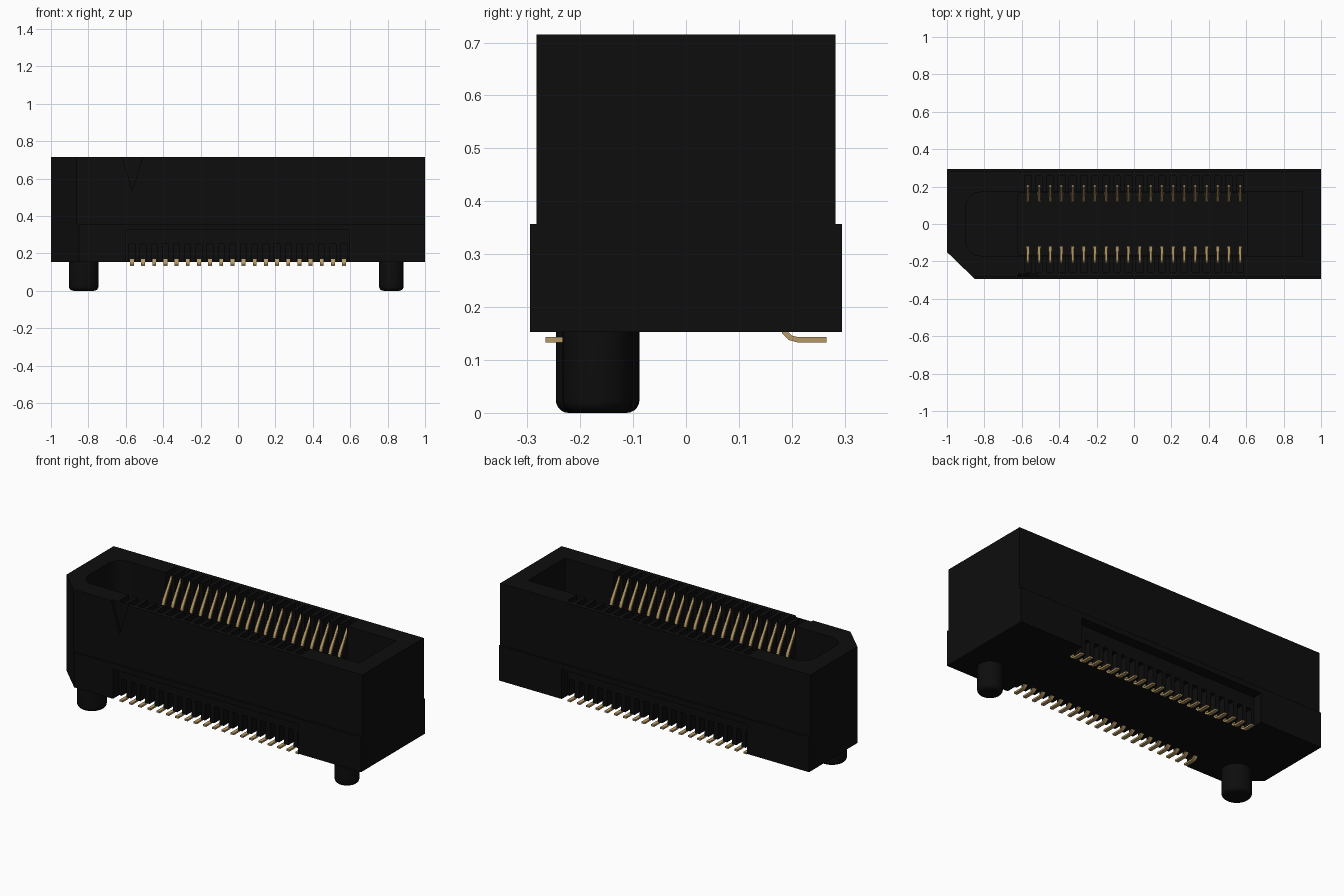
import bpy, bmesh, math
from mathutils import Vector, Matrix

if "Cube" in bpy.data.objects:
    bpy.data.objects.remove(bpy.data.objects["Cube"])


def material(name, rgb):
    m = bpy.data.materials.new(name)
    m.diffuse_color = (*rgb, 1)
    m.use_nodes = True
    m.node_tree.nodes["Principled BSDF"].inputs["Base Color"].default_value = m.diffuse_color
    return m


BLACK = material("black plastic", (0.004, 0.004, 0.004))
GOLD = material("gold contact", (0.47, 0.32, 0.13))

PITCH = 0.0597
PIN_X = [(i - 9.5) * PITCH for i in range(20)]


def finish(bm, name, mat, smooth=False):
    bmesh.ops.recalc_face_normals(bm, faces=bm.faces)
    me = bpy.data.meshes.new(name)
    bm.to_mesh(me)
    bm.free()
    me.materials.append(mat)
    if smooth:
        for p in me.polygons:
            p.use_smooth = True
        me.set_sharp_from_angle(angle=math.radians(35))
    ob = bpy.data.objects.new(name, me)
    bpy.context.scene.collection.objects.link(ob)
    return ob


def prism(bm, pts, offset):
    """Extrude a closed loop of 3D points by an offset vector."""
    a = [bm.verts.new(p) for p in pts]
    b = [bm.verts.new(Vector(p) + Vector(offset)) for p in pts]
    bm.faces.new(a)
    bm.faces.new(b)
    for i in range(len(a)):
        j = (i + 1) % len(a)
        bm.faces.new((a[i], a[j], b[j], b[i]))


def box(bm, x0, x1, y0, y1, z0, z1):
    y0, y1 = min(y0, y1), max(y0, y1)
    prism(bm, [(x0, y0, z0), (x1, y0, z0), (x1, y1, z0), (x0, y1, z0)], (0, 0, z1 - z0))


def cut(ob, bm):
    """Subtract the closed shapes in bm from ob, then drop the cutter."""
    cutter = finish(bm, "cutter", BLACK)
    cutter.hide_render = True
    mod = ob.modifiers.new("cut", 'BOOLEAN')
    mod.operation, mod.solver, mod.object = 'DIFFERENCE', 'EXACT', cutter
    dg = bpy.context.evaluated_depsgraph_get()
    me = bpy.data.meshes.new_from_object(ob.evaluated_get(dg))
    ob.modifiers.clear()
    ob.data = me
    bpy.data.objects.remove(cutter)


# Housing: stepped profile along x, with one corner chamfered full height
bm = bmesh.new()
prof = [(-0.295, 0.153), (0.295, 0.153), (0.295, 0.357), (0.283, 0.357),
        (0.283, 0.715), (-0.283, 0.715), (-0.283, 0.357), (-0.295, 0.357)]
prism(bm, [(-1, y, z) for y, z in prof], (2, 0, 0))
bmesh.ops.recalc_face_normals(bm, faces=bm.faces)
cutres = bmesh.ops.bisect_plane(bm, geom=bm.verts[:] + bm.edges[:] + bm.faces[:],
                                plane_co=(-1, -0.15, 0), plane_no=(-0.145, -0.15, 0),
                                clear_outer=True)
bmesh.ops.holes_fill(bm, edges=[e for e in bm.edges if e.is_boundary], sides=0)
housing = finish(bm, "housing", BLACK)

# Mating cavity, rounded at the left end
bm = bmesh.new()
loop = [(0.9, -0.17), (0.9, 0.17)]
R = 0.08
for cy, a0 in ((0.17 - R, 90), (-0.17 + R, 180)):
    for k in range(9):
        a = math.radians(a0 + k * 90 / 8)
        loop.append((-0.9 + R + R * math.cos(a), cy + R * math.sin(a)))
prism(bm, [(x, y, 0.28) for x, y in loop], (0, 0, 0.6))
cut(housing, bm)

# Deeper centre well between the contact rows
bm = bmesh.new()
box(bm, -0.62, 0.605, -0.165, 0.165, 0.24, 0.5)
cut(housing, bm)

# Contact slots in the cavity walls, open at the top
bm = bmesh.new()
for x in PIN_X:
    for s in (-1, 1):
        box(bm, x - 0.018, x + 0.018, s * 0.12, s * 0.257, 0.34, 0.8)
cut(housing, bm)

# Long recesses low on the outer walls
bm = bmesh.new()
for s in (-1, 1):
    box(bm, -0.6, 0.595, s * 0.238, s * 0.4, 0.1, 0.325)
cut(housing, bm)

# Grooves for the solder tails
bm = bmesh.new()
for x in PIN_X:
    for s in (-1, 1):
        box(bm, x - 0.016, x + 0.016, s * 0.185, s * 0.3, 0.1, 0.25)
cut(housing, bm)

# Engraved pin-one triangle on the front
bm = bmesh.new()
prism(bm, [(-0.624, -0.35, 0.73), (-0.506, -0.35, 0.73), (-0.565, -0.35, 0.535)], (0, 0.082, 0))
cut(housing, bm)

# Locating pegs with rounded ends
for name, x, r in (("peg_left", -0.825, 0.079), ("peg_right", 0.82, 0.066)):
    bm = bmesh.new()
    bmesh.ops.create_cone(bm, cap_ends=True, segments=40, radius1=r, radius2=r, depth=0.17,
                          matrix=Matrix.Translation((x, -0.167, 0.085)))
    rim = [e for e in bm.edges if all(v.co.z < 0.01 for v in e.verts)]
    bmesh.ops.bevel(bm, geom=rim, offset=0.024, segments=5, profile=0.5, affect='EDGES')
    finish(bm, name, BLACK, True)

# Contacts: a bent strip (y, z, width) from flared tip to solder foot
PATH = [(0.203, 0.69, 0.013), (0.165, 0.628, 0.014), (0.132, 0.575, 0.018),
        (0.123, 0.552, 0.018), (0.126, 0.525, 0.018), (0.165, 0.36, 0.02),
        (0.178, 0.25, 0.02), (0.18, 0.17, 0.02), (0.186, 0.153, 0.02),
        (0.197, 0.142, 0.02), (0.212, 0.138, 0.02), (0.266, 0.138, 0.02)]
HALF = 0.005


def contact(bm, x, s):
    rings = []
    for i, (y, z, w) in enumerate(PATH):
        p, q = PATH[max(i - 1, 0)], PATH[min(i + 1, len(PATH) - 1)]
        t = Vector((q[0] - p[0], q[1] - p[1])).normalized()
        ny, nz = -t.y * HALF, t.x * HALF
        rings.append([bm.verts.new((x + dx * w / 2, s * (y + k * ny), z + k * nz))
                      for dx, k in ((-1, -1), (1, -1), (1, 1), (-1, 1))])
    for a, b in zip(rings, rings[1:]):
        for i in range(4):
            j = (i + 1) % 4
            bm.faces.new((a[i], a[j], b[j], b[i]))
    bm.faces.new(rings[0])
    bm.faces.new(rings[-1])


for name, s in (("contacts_front", -1), ("contacts_back", 1)):
    bm = bmesh.new()
    for x in PIN_X:
        contact(bm, x, s)
    finish(bm, name, GOLD, True)
